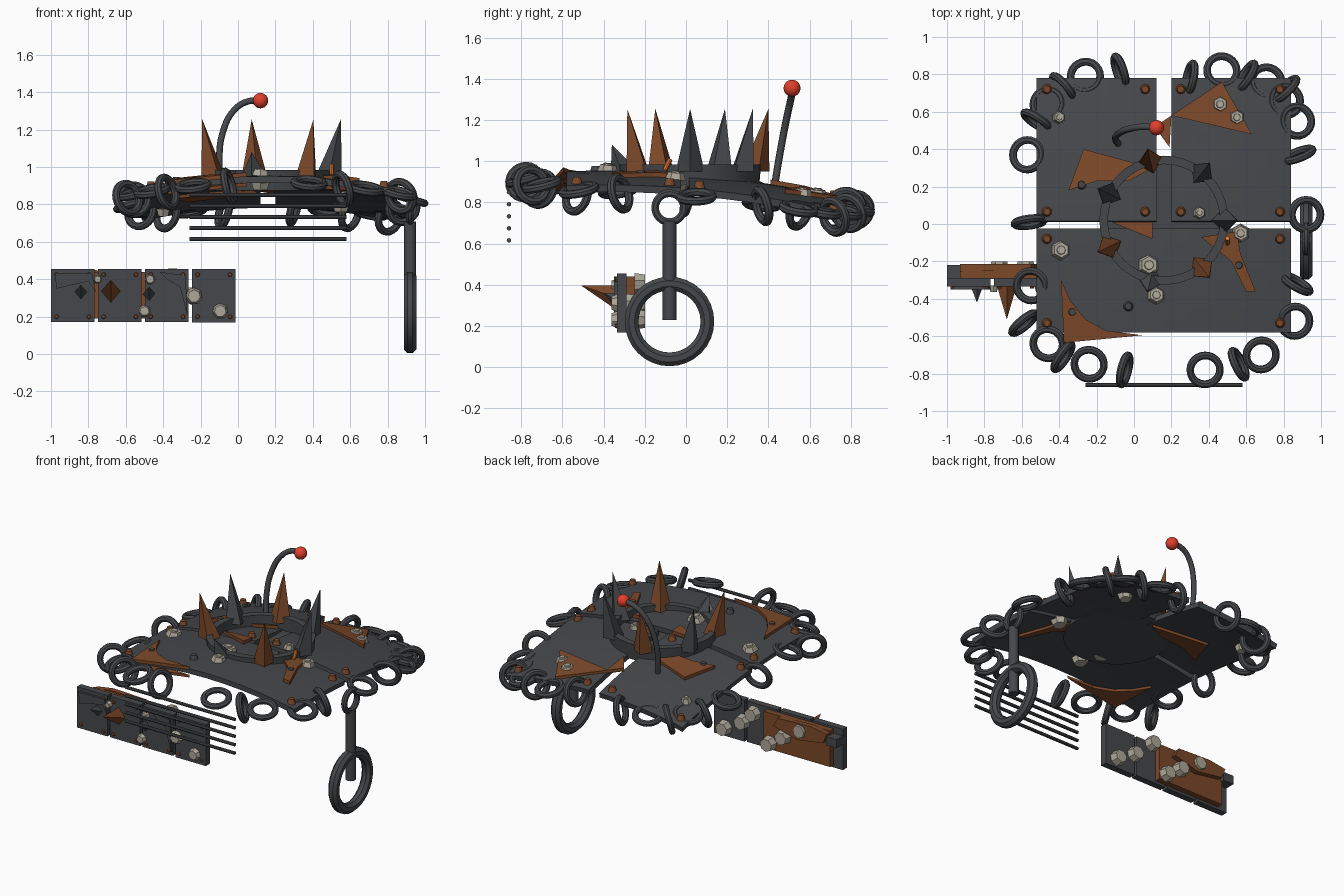
import bpy, bmesh
from math import sin, cos, pi, radians, atan2
from mathutils import Vector, Matrix

if "Cube" in bpy.data.objects:
    bpy.data.objects.remove(bpy.data.objects["Cube"])


def material(name, rgb):
    m = bpy.data.materials.new(name)
    m.diffuse_color = (*rgb, 1)
    m.use_nodes = True
    m.node_tree.nodes["Principled BSDF"].inputs["Base Color"].default_value = m.diffuse_color
    return m


IRON = material("dark_iron", (0.06, 0.064, 0.07))
RUST = material("rust", (0.2, 0.065, 0.022))
CREAM = material("pale_metal", (0.42, 0.39, 0.32))
RED = material("red", (0.75, 0.05, 0.025))
ORANGE = material("orange", (0.8, 0.2, 0.03))


def finish(name, bm, mat, smooth=False):
    bmesh.ops.recalc_face_normals(bm, faces=bm.faces)
    me = bpy.data.meshes.new(name)
    bm.to_mesh(me)
    bm.free()
    ob = bpy.data.objects.new(name, me)
    bpy.context.collection.objects.link(ob)
    me.materials.append(mat)
    if smooth:
        bpy.context.view_layer.objects.active = ob
        ob.select_set(True)
        bpy.ops.object.shade_smooth_by_angle(angle=radians(40))
        ob.select_set(False)
    return ob


def surf(x, y):
    """Height of the domed, backward-sloping canopy."""
    return 0.94 - 0.1 * y - 0.1 * (y - 0.1) ** 2 - 0.15 * (x - 0.16) ** 2


def frame(loc, normal):
    q = Vector((0, 0, 1)).rotation_difference(Vector(normal).normalized())
    return Matrix.Translation(loc) @ q.to_matrix().to_4x4()


def cone(bm, loc, normal, r1, r2, depth, seg):
    bmesh.ops.create_cone(bm, cap_ends=True, segments=seg, radius1=r1, radius2=r2,
                          depth=depth, matrix=frame(loc, normal))


def torus(bm, loc, normal, R, r, seg=24, sides=8):
    m = frame(loc, normal)
    rows = []
    for i in range(seg):
        a = 2 * pi * i / seg
        rows.append([bm.verts.new(m @ Vector(((R + r * cos(b)) * cos(a), (R + r * cos(b)) * sin(a), r * sin(b))))
                     for b in (2 * pi * (j + 0.5) / sides for j in range(sides))])
    for i in range(seg):
        p, q = rows[i], rows[(i + 1) % seg]
        for j in range(sides):
            k = (j + 1) % sides
            bm.faces.new((p[j], q[j], q[k], p[k]))


def box(bm, lo, hi):
    lo, hi = Vector(lo), Vector(hi)
    bmesh.ops.create_cube(bm, matrix=Matrix.Translation((lo + hi) / 2) @ Matrix.Diagonal((*(hi - lo), 1)))


def prism(bm, bottom, top):
    a = [bm.verts.new(p) for p in bottom]
    b = [bm.verts.new(p) for p in top]
    bm.faces.new(a)
    bm.faces.new(b)
    for i in range(len(a)):
        j = (i + 1) % len(a)
        bm.faces.new((a[i], a[j], b[j], b[i]))


# Canopy plates
for name, x0, x1, y0, y1 in (("plate_back_left", -0.52, 0.12, 0.015, 0.78),
                             ("plate_back_right", 0.2, 0.84, 0.015, 0.78),
                             ("plate_front", -0.52, 0.84, -0.58, -0.025)):
    bm = bmesh.new()
    bmesh.ops.create_grid(bm, x_segments=10, y_segments=8, size=0.5)
    for v in bm.verts:
        v.co.x = x0 + (v.co.x + 0.5) * (x1 - x0)
        v.co.y = y0 + (v.co.y + 0.5) * (y1 - y0)
        v.co.z = surf(v.co.x, v.co.y)
    ob = finish(name, bm, IRON)
    mod = ob.modifiers.new("thickness", "SOLIDIFY")
    mod.thickness = 0.035
    mod.offset = -1

# Rust patches, on top and underneath
patches = [
    [(-0.39, -0.3), (-0.375, -0.635), (0.045, -0.595), (-0.15, -0.57), (-0.26, -0.51), (-0.34, -0.41)],
    [(-0.27, 0.4), (-0.35, 0.18), (-0.2, 0.23), (-0.03, 0.23), (0.1, 0.3)],
    [(0.11, 0.52), (0.47, 0.76), (0.63, 0.48), (0.2, 0.58), (0.19, 0.41)],
    [(0.36, -0.07), (0.52, -0.2), (0.6, -0.36), (0.65, -0.36), (0.57, -0.16), (0.55, -0.04)],
    [(-0.12, 0.01), (0.1, 0.01), (0.1, -0.08)],
]
bm = bmesh.new()
for i, pts in enumerate(patches):
    for lo, hi in ((0.0, 0.022),) + (((-0.052, -0.034),) if i != 2 else ()):
        prism(bm, [(x, y, surf(x, y) + lo) for x, y in pts], [(x, y, surf(x, y) + hi) for x, y in pts])
finish("rust_patches", bm, RUST)

# Rivets at the plate corners and on the patches
for name, mat, pts in (
        ("rust_rivets", RUST, [(x, y) for x in (-0.465, 0.78) for y in (0.72, 0.065, -0.08, -0.53)]
         + [(x, y) for x in (0.06, 0.25) for y in (0.72, 0.065)]),
        ("iron_rivets", IRON, [(-0.28, 0.21), (-0.03, -0.44), (-0.33, -0.47), (0.56, -0.22)])):
    bm = bmesh.new()
    for x, y in pts:
        cone(bm, (x, y, surf(x, y) + 0.012), (0, 0, 1), 0.028, 0.018, 0.034, 10)
    finish(name, bm, mat)

# Pale bolts through the canopy
bm = bmesh.new()
for i, (x, y, r) in enumerate([(-0.4, 0.57, 0.036), (0.46, 0.64, 0.048), (0.55, 0.57, 0.045), (0.35, 0.06, 0.036),
                               (0.57, -0.05, 0.05), (0.08, -0.22, 0.06), (0.12, -0.38, 0.05), (-0.39, -0.14, 0.055)]):
    z = surf(x, y)
    cone(bm, (x, y, z + 0.012), (0.1, 0.1, 1), r, r * 0.75, 0.034, 6)
    cone(bm, (x, y, z + 0.028), (0.1, 0.1, 1), r * 0.5, r * 0.4, 0.016, 8)
    if i % 2 == 0 or i == 5:
        cone(bm, (x, y, z - 0.055), (0, 0.1, -1), r * 1.1, r * 0.85, 0.04, 6)
finish("canopy_bolts", bm, CREAM)

# Crown ring with floor disc
C = Vector((0.16, 0.02, 0))
bm = bmesh.new()
prof = [(0.0, 0.875), (0.335, 0.875), (0.345, 0.985), (0.3, 0.985), (0.3, 0.895), (0.0, 0.895)]
vs = [bm.verts.new((r, 0, z)) for r, z in prof]
es = [bm.edges.new((vs[i], vs[i + 1])) for i in range(len(vs) - 1)]
bmesh.ops.spin(bm, geom=vs + es, cent=(0, 0, 0), axis=(0, 0, 1), angle=2 * pi, steps=40)
bmesh.ops.remove_doubles(bm, verts=bm.verts, dist=1e-4)
bmesh.ops.translate(bm, verts=bm.verts, vec=C)
finish("crown_ring", bm, IRON, True)

# Crown spikes: four-sided, leaning outward, one of them short
for i in range(7):
    a = 2 * pi * i / 7
    out, side = Vector((cos(a), sin(a), 0)), Vector((-sin(a), cos(a), 0))
    bm = bmesh.new()
    base = [bm.verts.new(C + out * (0.325 + u) + side * s + Vector((0, 0, 0.95)))
            for u, s in ((0.07, 0), (0, 0.07), (-0.07, 0), (0, -0.07))]
    tip = bm.verts.new(C + out * 0.39 + Vector((0, 0, 1.08 if i == 5 else 1.255)))
    bm.faces.new(base)
    for k in range(4):
        bm.faces.new((base[k], base[(k + 1) % 4], tip))
    finish(f"crown_spike_{i + 1}", bm, RUST if i in (2, 4, 6) else IRON)

# Chain links around the rim: x, y, 1 = lies flat / 0 = stands on edge
links = [(-0.26, 0.79, 1), (-0.075, 0.82, 0), (0.3, 0.78, 0), (0.47, 0.82, 1), (0.6, 0.79, 0), (0.71, 0.76, 1),
         (0.81, 0.72, 0), (0.81, 0.66, 1), (0.87, 0.55, 1), (0.88, 0.37, 0), (0.92, 0.05, 1), (0.87, -0.32, 0),
         (0.86, -0.52, 1), (0.68, -0.7, 1), (0.56, -0.75, 0), (0.38, -0.78, 1), (-0.05, -0.78, 0),
         (-0.24, -0.75, 1), (-0.38, -0.71, 0), (-0.46, -0.64, 1), (-0.59, -0.53, 0), (-0.55, -0.33, 1),
         (-0.56, 0.01, 0), (-0.57, 0.37, 1), (-0.52, 0.55, 0), (-0.46, 0.64, 1), (-0.38, 0.73, 0)]
bm = bmesh.new()
for x, y, flat in links:
    a = atan2(y - 0.1, x - 0.16)
    t = radians(16)
    n = (sin(t) * cos(a), sin(t) * sin(a), cos(t)) if flat else (-sin(a), cos(a), 0.25)
    torus(bm, (x, y, surf(x, y) - (0.02 if flat else 0.035)), n, 0.08, 0.021)
finish("rim_chain", bm, IRON, True)

# Hanging pendant: small ring, rod, big ring
bm = bmesh.new()
torus(bm, (0.92, -0.08, 0.775), (1, 0, 0), 0.07, 0.02)
torus(bm, (0.92, -0.08, 0.222), (1, 0, 0), 0.184, 0.036, 32)
cone(bm, (0.92, -0.08, 0.47), (0, 0, 1), 0.033, 0.033, 0.48, 12)
finish("pendant", bm, IRON, True)

# Front bars
bm = bmesh.new()
for i in range(5):
    cone(bm, (0.16, -0.86, 0.616 + i * 0.0585), (1, 0, 0), 0.011, 0.011, 0.84, 8)
finish("front_bars", bm, IRON, True)

# Antenna and ball
cu = bpy.data.curves.new("antenna", "CURVE")
cu.dimensions = "3D"
cu.bevel_depth, cu.bevel_resolution, cu.use_fill_caps = 0.018, 2, True
path = [(-0.085, 0.43, 0.88), (-0.1, 0.455, 1.03), (-0.08, 0.485, 1.19), (-0.02, 0.51, 1.305),
        (0.05, 0.52, 1.35), (0.12, 0.515, 1.355)]
sp = cu.splines.new("BEZIER")
sp.bezier_points.add(len(path) - 1)
for p, co in zip(sp.bezier_points, path):
    p.co = co
    p.handle_left_type = p.handle_right_type = "AUTO"
cu.materials.append(IRON)
bpy.context.collection.objects.link(bpy.data.objects.new("antenna", cu))
bm = bmesh.new()
bmesh.ops.create_uvsphere(bm, u_segments=20, v_segments=12, radius=0.041, matrix=Matrix.Translation((0.12, 0.515, 1.355)))
finish("antenna_ball", bm, RED, True)
bm = bmesh.new()
cone(bm, (0.5, -0.09, 0.985), (0, 0.5, 1), 0.012, 0.012, 0.06, 8)
finish("orange_peg", bm, ORANGE)

# Arm guard: four plates with corner rivets
bm, riv = bmesh.new(), bmesh.new()
for i in range(4):
    x = -1 + i * 0.2515
    box(bm, (x, -0.335, 0.172 if i < 3 else 0.168), (x + 0.233, -0.29, 0.455))
    for dx in (0.03, 0.203):
        for z in (0.2, 0.425):
            cone(riv, (x + dx, -0.338, z), (0, -1, 0), 0.013, 0.009, 0.015, 8)
finish("guard_plates", bm, IRON)
finish("guard_rivets", riv, RUST)

# Arm guard: rust backing panel and torn iron strips
bm = bmesh.new()
box(bm, (-0.93, -0.295, 0.19), (-0.42, -0.25, 0.44))
pts = [(-0.93, 0.43), (-0.8, 0.45), (-0.55, 0.44), (-0.52, 0.38), (-0.7, 0.33), (-0.9, 0.36)]
prism(bm, [(x, -0.25, z) for x, z in pts], [(x, -0.215, z) for x, z in pts])
finish("guard_backing", bm, RUST)
bm = bmesh.new()
for pts in ([(-0.98, 0.43), (-0.78, 0.43), (-0.76, 0.33), (-0.8, 0.39), (-0.97, 0.35)],
            [(-0.42, 0.44), (-0.28, 0.42), (-0.27, 0.2), (-0.31, 0.36), (-0.38, 0.4)]):
    prism(bm, [(x, -0.33, z) for x, z in pts], [(x, -0.35, z) for x, z in pts])
box(bm, (-1, -0.295, 0.35), (-0.92, -0.22, 0.41))
finish("guard_strips", bm, IRON)

# Arm guard spikes
for name, x, z, r, tip, mat in (("guard_spike_rust", -0.68, 0.335, 0.062, -0.51, RUST),
                                ("guard_spike_left", -0.84, 0.33, 0.04, -0.42, IRON),
                                ("guard_spike_right", -0.475, 0.32, 0.04, -0.4, IRON)):
    bm = bmesh.new()
    b = [bm.verts.new((x + r * dx, -0.33, z + r * dz)) for dx, dz in ((0.85, 0), (0, 1), (-0.85, 0), (0, -1))]
    t = bm.verts.new((x, tip, z + r))
    bm.faces.new(b)
    for k in range(4):
        bm.faces.new((b[k], b[(k + 1) % 4], t))
    finish(name, bm, mat)

# Arm guard bolts, back and some in front
bm = bmesh.new()
for i, (x, z) in enumerate([(-0.1, 0.23), (-0.24, 0.31), (-0.35, 0.41), (-0.47, 0.235), (-0.58, 0.31), (-0.72, 0.395)]):
    y = -0.265 if i < 2 else -0.225
    cone(bm, (x, y, z), (0, 1, 0), 0.052, 0.044, 0.05, 7)
for x, z, r in ((-0.095, 0.23, 0.045), (-0.235, 0.31, 0.048), (-0.5, 0.23, 0.035), (-0.47, 0.4, 0.03), (-0.75, 0.4, 0.025)):
    cone(bm, (x, -0.345, z), (0, -1, 0), r, r * 0.7, 0.035, 7)
finish("guard_bolts", bm, CREAM)
